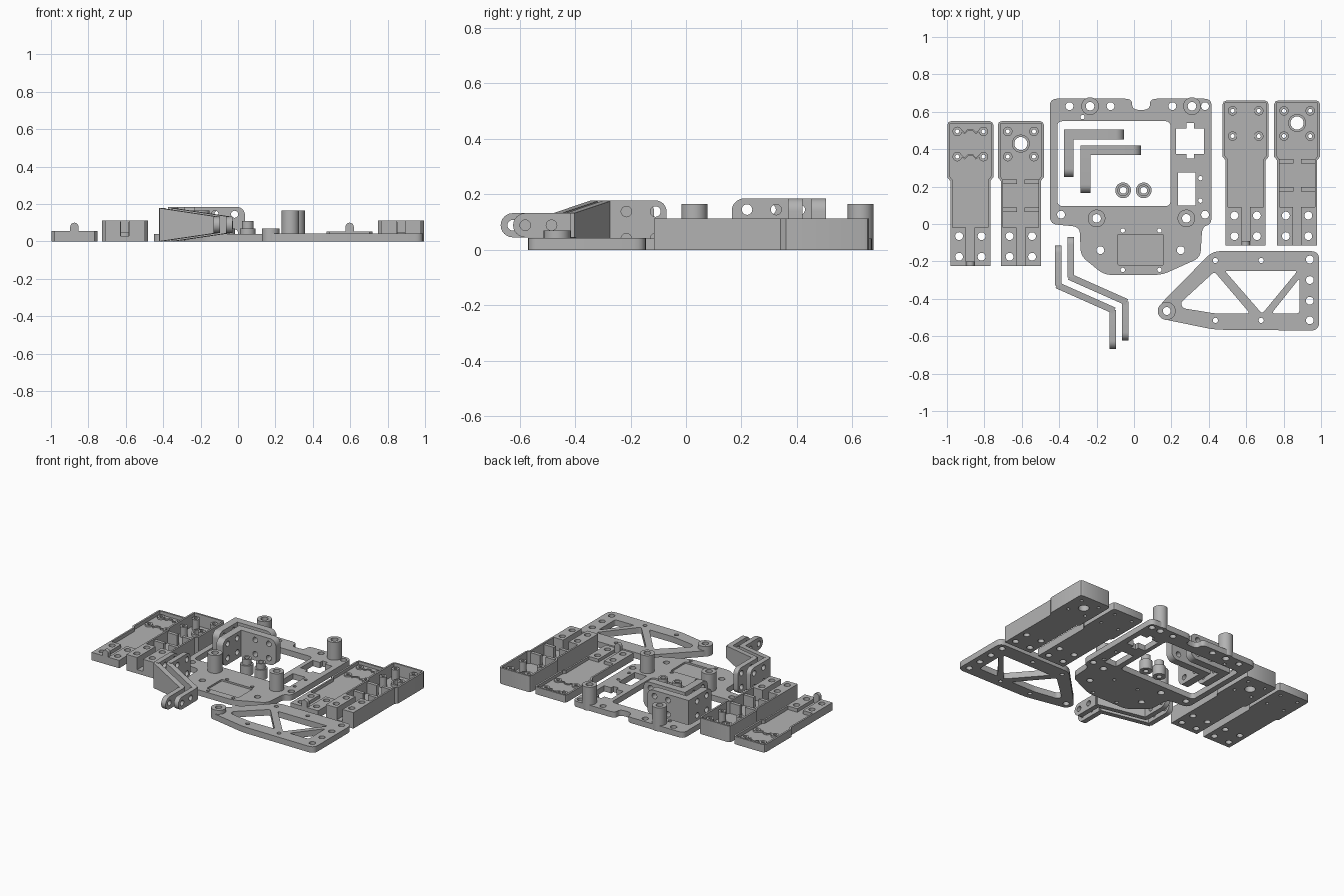
import bpy, bmesh, math
from mathutils import Matrix, Vector

if "Cube" in bpy.data.objects:
    bpy.data.objects.remove(bpy.data.objects["Cube"], do_unlink=True)

grey = bpy.data.materials.new("plain grey")
grey.use_nodes = True
grey.diffuse_color = (0.45, 0.45, 0.45, 1)
grey.node_tree.nodes["Principled BSDF"].inputs["Base Color"].default_value = grey.diffuse_color


def circle(x, y, r, n=24):
    return [(x + r * math.cos(i * math.tau / n), y + r * math.sin(i * math.tau / n)) for i in range(n)]


def rect(x0, y0, x1, y1):
    return [(x0, y0), (x1, y0), (x1, y1), (x0, y1)]


def rounded(pts, radius):
    """Round every corner of a polygon."""
    out = []
    for i, p in enumerate(pts):
        p, a, b = Vector(p), Vector(pts[i - 1]), Vector(pts[(i + 1) % len(pts)])
        s = p + (a - p).normalized() * min(radius, (a - p).length * 0.45)
        e = p + (b - p).normalized() * min(radius, (b - p).length * 0.45)
        for k in range(6):
            t = k / 5
            out.append(tuple(s * (1 - t) ** 2 + p * 2 * t * (1 - t) + e * t * t))
    return out


def plate(name, loops, z0, z1, matrix=Matrix()):
    """Extrude an outline with holes from z0 to z1."""
    curve = bpy.data.curves.new(name, "CURVE")
    curve.dimensions = "2D"
    curve.fill_mode = "BOTH"
    curve.extrude = (z1 - z0) / 2
    for loop in loops:
        spline = curve.splines.new("POLY")
        spline.points.add(len(loop) - 1)
        for point, (x, y) in zip(spline.points, loop):
            point.co = (x, y, 0, 1)
        spline.use_cyclic_u = True
    temp = bpy.data.objects.new(name + "_temp", curve)
    bpy.context.collection.objects.link(temp)
    graph = bpy.context.evaluated_depsgraph_get()
    mesh = bpy.data.meshes.new_from_object(temp.evaluated_get(graph))
    bpy.data.objects.remove(temp, do_unlink=True)
    bm = bmesh.new()
    bm.from_mesh(mesh)
    bmesh.ops.remove_doubles(bm, verts=bm.verts, dist=0.00005)
    bmesh.ops.transform(bm, matrix=matrix @ Matrix.Translation((0, 0, (z0 + z1) / 2)), verts=bm.verts)
    bmesh.ops.recalc_face_normals(bm, faces=bm.faces)
    bm.to_mesh(mesh)
    bm.free()
    mesh.name = name
    mesh.materials.clear()
    mesh.materials.append(grey)
    obj = bpy.data.objects.new(name, mesh)
    bpy.context.collection.objects.link(obj)
    made.append(obj)
    return obj


def upright(x, y, dx, dy):
    """Frame whose local x runs along (dx, dy) and local y points up."""
    d = Vector((dx, dy, 0)).normalized()
    up = Vector((0, 0, 1))
    m = Matrix((d, up, d.cross(up))).transposed().to_4x4()
    m.translation = (x, y, 0)
    return m


made = []

# Base plate with windows, screw holes and a shallow board recess
outline = rounded([(-0.45, 0), (-0.29, -0.015), (-0.285, -0.17), (-0.16, -0.272), (0.15, -0.272),
                   (0.355, -0.18), (0.365, -0.015), (0.415, 0), (0.415, 0.67), (0.085, 0.67),
                   (0.085, 0.61), (-0.01, 0.61), (-0.01, 0.67), (-0.45, 0.67)], 0.04)
window = rounded(rect(-0.41, 0.095, 0.195, 0.55), 0.03)
upper_window = [(0.225, 0.375), (0.28, 0.375), (0.28, 0.35), (0.32, 0.35), (0.32, 0.375), (0.375, 0.375),
                (0.375, 0.51), (0.32, 0.51), (0.32, 0.54), (0.28, 0.54), (0.28, 0.51), (0.225, 0.51)]
lower_window = rect(0.235, 0.1, 0.33, 0.275)
posts = [(-0.235, 0.63), (0.31, 0.63), (-0.2, 0.03), (0.28, 0.03)]
big_holes = [(-0.345, 0.63), (-0.125, 0.63), (0.205, 0.63), (0.38, 0.63), (-0.39, 0.05), (0.38, 0.05),
             (-0.18, -0.14), (0.25, -0.14)]
small_holes = [(-0.06, -0.035), (0.136, -0.035), (-0.06, -0.245), (0.136, -0.245),
               (-0.275, 0.572), (0.355, 0.125), (0.355, 0.245)]
cuts = [window, upper_window, lower_window]
cuts += [circle(x, y, 0.023) for x, y in posts]
cuts += [circle(x, y, 0.021) for x, y in big_holes]
cuts += [circle(x, y, 0.012, 12) for x, y in small_holes]
recess = [rounded(rect(-0.088, -0.22, 0.158, -0.055), 0.012)]
plate("base_plate_floor", [outline] + cuts, 0, 0.028)
plate("base_plate_top", [outline] + cuts + recess, 0.028, 0.04)
for i, (x, y) in enumerate(posts):
    plate(f"post_{i + 1}", [circle(x, y, 0.047, 32), circle(x, y, 0.023)], 0, 0.165)

# Bushings standing in the main window
for i, x in enumerate((-0.058, 0.052)):
    bore = circle(x, 0.18, 0.018)
    plate(f"bushing_body_{i + 1}", [circle(x, 0.18, 0.042, 32), bore], 0, 0.07)
    plate(f"bushing_neck_{i + 1}", [circle(x, 0.18, 0.031, 32), bore], 0.07, 0.11)


# Upright corner brackets
def wing(name, length, matrix, thick):
    r = 0.045
    tip = [(0, 0)]
    for cy, start in ((r, -90), (0.185 - r, 0)):
        for k in range(9):
            a = math.radians(start + k * 90 / 8)
            tip.append((length - r + r * math.cos(a), cy + r * math.sin(a)))
    tip.append((0, 0.185))
    holes = [circle(length - u, z, 0.019) for u in (0.055, 0.16) for z in (0.045, 0.145)]
    plate(name, [tip] + holes, -thick / 2, thick / 2, matrix)


for i, (x, y) in enumerate(((-0.375, 0.505), (-0.285, 0.42))):
    wing(f"corner_bracket_{i + 1}_long_wing", 0.322, upright(x, y - 0.026, 1, 0), 0.052)
    wing(f"corner_bracket_{i + 1}_short_wing", 0.255, upright(x + 0.026, y, 0, -1), 0.052)

# Cranked tapering brackets
for i, (x, y) in enumerate(((-0.405, -0.115), (-0.338, -0.07))):
    t = 0.0175
    wide = rounded(rect(0, 0, 0.14, 0.178), 0.04)
    wide = [(0.215, 0.178)] + [(0.215, 0)] + [p for p in reversed(wide) if p[0] < 0.07]
    # Ordered loop: round the free end only
    wide = [(0.215, 0), (0.215, 0.178)]
    for cy, start in ((0.138, 90), (0.04, 180)):
        wide += [(0.04 + 0.04 * math.cos(math.radians(start + k * 15)),
                  cy + 0.04 * math.sin(math.radians(start + k * 15))) for k in range(7)]
    holes = [circle(u, z, 0.019) for u in (0.04, 0.145) for z in (0.04, 0.138)]
    plate(f"cranked_bracket_{i + 1}_wide_end", [wide] + holes, -t, t, upright(x, y, 0, -1))
    dx, dy = 0.292, -0.13
    run = math.hypot(dx, dy)
    taper = [(-0.008, 0), (run + 0.008, 0.045), (run + 0.008, 0.132), (-0.008, 0.178)]
    plate(f"cranked_bracket_{i + 1}_taper", [taper], -t, t, upright(x, y - 0.215, dx, dy))
    narrow = [(0, 0.132), (0, 0.045)]
    narrow += [(0.165 + 0.0435 * math.cos(math.radians(a)), 0.0885 + 0.0435 * math.sin(math.radians(a)))
               for a in range(-90, 91, 15)]
    holes = [circle(u, 0.0885, 0.019) for u in (0.07, 0.165)]
    plate(f"cranked_bracket_{i + 1}_narrow_end", [narrow] + holes, -t, t,
          upright(x + dx, y - 0.215 + dy, 0, -1))

# Truss arm
arm = rounded([(0.13, -0.44), (0.42, -0.145), (0.99, -0.145), (0.99, -0.57), (0.43, -0.565), (0.15, -0.508)], 0.045)
openings = [[(0.25, -0.42), (0.43, -0.255), (0.62, -0.478), (0.43, -0.478), (0.26, -0.45)],
            [(0.485, -0.25), (0.875, -0.25), (0.685, -0.48)],
            [(0.885, -0.29), (0.885, -0.478), (0.735, -0.478)]]
pivot = circle(0.175, -0.465, 0.021)
arm_holes = [circle(0.94, y, 0.021) for y in (-0.19, -0.3, -0.41, -0.515)]
arm_holes += [circle(x, y, 0.014, 16) for x in (0.435, 0.68) for y in (-0.195, -0.515)]
plate("truss_arm", [arm, pivot] + [rounded(o, 0.018) for o in openings] + arm_holes, 0, 0.042)
plate("truss_arm_boss", [circle(0.175, -0.465, 0.048, 32), pivot], 0, 0.07)


# Four mounting trays, each with a wide head and a split foot
def tray(name, cx, top, height, floor, tall):
    def at(loop):
        return [(cx + x, top + y) for x, y in loop]

    outer = [(0.022, -0.775), (0.107, -0.775), (0.107, -0.32), (0.123, -0.3), (0.123, -0.02), (0.117, -0.006), (0.103, 0)]
    inner = [(0.022, -0.57), (0.095, -0.57), (0.095, -0.315), (0.11, -0.295), (0.11, -0.013)]
    flip = lambda pts: [(-x, y) for x, y in pts]
    foot = [at(circle(sx * 0.06, y, 0.021)) for sx in (-1, 1) for y in (-0.615, -0.725)]
    mounts = [(sx * 0.07, y) for sx in (-1, 1) for y in (-0.055, -0.19)]
    pins = [at(circle(x, y, 0.011, 12)) for x, y in mounts]
    hub = [at(circle(0, -0.12, 0.035))] if tall else []
    plate(name + "_floor", [at(outer + flip(outer)[::-1])] + foot + pins + hub, 0, floor)
    plate(name + "_walls", [at(outer + flip(outer)[::-1] + flip(inner) + inner[::-1])] + foot, floor, height)
    for i, (x, y) in enumerate(mounts):
        plate(f"{name}_mount_{i + 1}", [at(circle(x, y, 0.025)), pins[i]], floor, height - 0.012)
    if tall:
        plate(name + "_hub", [at(circle(0, -0.12, 0.048)), hub[0]], floor, floor + 0.02)
        for y in (-0.325, -0.475):
            for sx in (-1, 1):
                xs = sorted((sx * 0.02, sx * 0.098))
                plate(name + "_rib", [at(rect(xs[0], y - 0.012, xs[1], y + 0.012))], floor, height - 0.01)
    else:
        for y in (-0.055, -0.19):
            wave = [(-0.048, y), (-0.03, y - 0.015), (-0.012, y + 0.004), (0.012, y + 0.004), (0.03, y - 0.015), (0.048, y)]
            plate(name + "_wavy_rib", [at(wave + [(x, v + 0.01) for x, v in wave[::-1]])], floor, height - 0.015)
        tab = [(-0.022, 0), (0.022, 0)]
        tab += [(0.022 * math.cos(math.radians(a)), 0.078 + 0.022 * math.sin(math.radians(a))) for a in range(0, 181, 15)]
        plate(name + "_tab", [tab], 0, 0.025, upright(cx, top - 0.775 + 0.025, 1, 0))


tray("right_flat_tray", -0.875, 0.55, 0.055, 0.03, False)
tray("right_deep_tray", -0.605, 0.55, 0.113, 0.028, True)
tray("left_flat_tray", 0.597, 0.66, 0.052, 0.03, False)
tray("left_deep_tray", 0.872, 0.66, 0.113, 0.028, True)

# Smooth the round walls, keep edges sharp
bpy.ops.object.select_all(action="DESELECT")
for obj in made:
    obj.select_set(True)
bpy.context.view_layer.objects.active = made[0]
bpy.ops.object.shade_smooth_by_angle(angle=math.radians(30))
